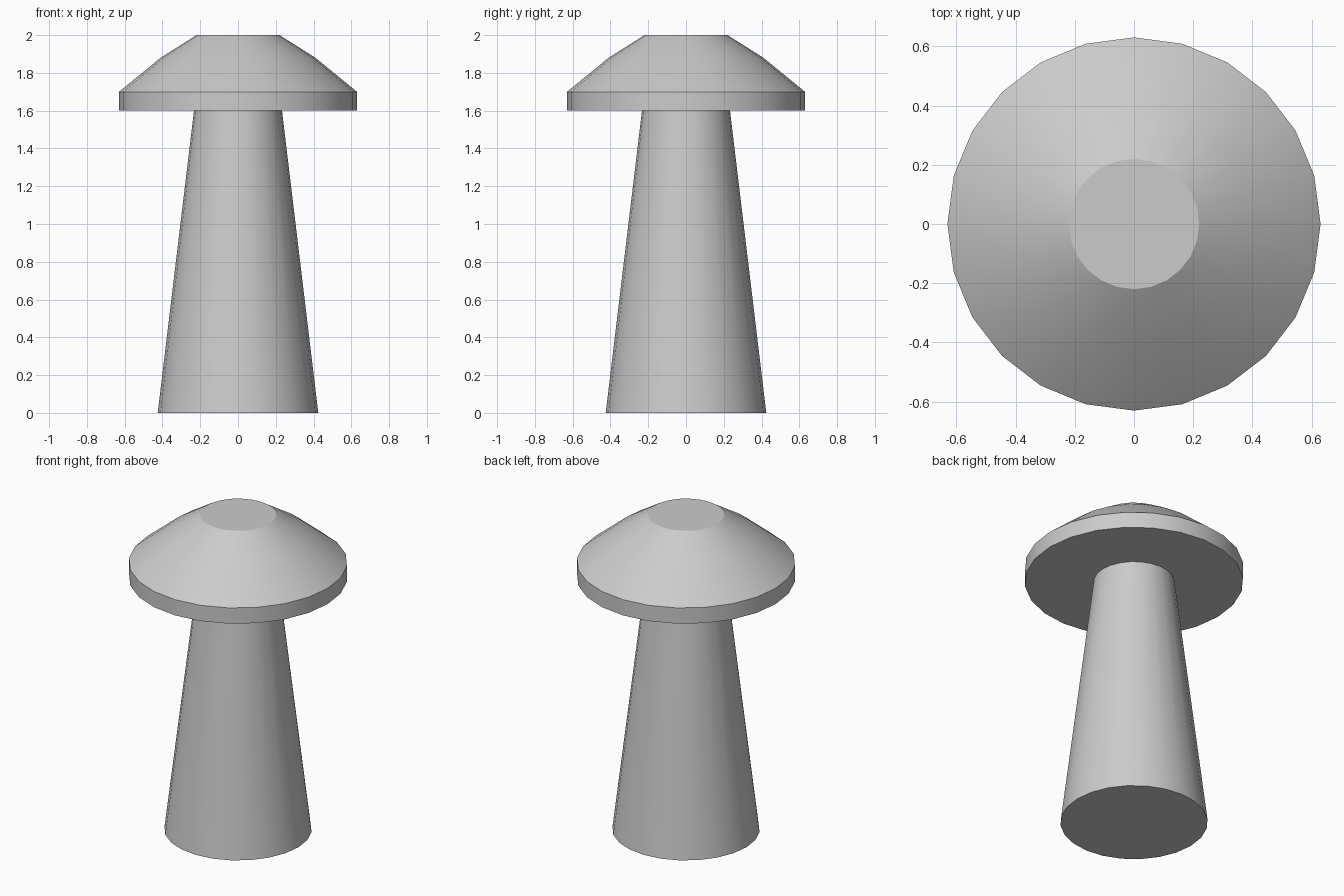
import bpy, bmesh, math

if "Cube" in bpy.data.objects:
    bpy.data.objects.remove(bpy.data.objects["Cube"])

SIDES = 24

def lathe(name, profile):
    """Closed solid of revolution from (radius, z) points, bottom to top."""
    bm = bmesh.new()
    rings = []
    for r, z in profile:
        rings.append([bm.verts.new((r * math.cos(2 * math.pi * i / SIDES),
                                    r * math.sin(2 * math.pi * i / SIDES), z))
                      for i in range(SIDES)])
    for a, b in zip(rings, rings[1:]):
        for i in range(SIDES):
            j = (i + 1) % SIDES
            bm.faces.new((a[i], a[j], b[j], b[i]))
    bm.faces.new(rings[0][::-1])
    bm.faces.new(rings[-1])
    bmesh.ops.recalc_face_normals(bm, faces=bm.faces[:])
    mesh = bpy.data.meshes.new(name)
    bm.to_mesh(mesh)
    bm.free()
    obj = bpy.data.objects.new(name, mesh)
    bpy.context.collection.objects.link(obj)
    bpy.ops.object.select_all(action='DESELECT')
    obj.select_set(True)
    bpy.context.view_layer.objects.active = obj
    bpy.ops.object.shade_smooth_by_angle(angle=math.radians(30))
    return obj

# Mushroom-shaped post: tapered stem, flat underside, rim and domed cap
lathe("mushroom_post", [(0.425, 0), (0.233, 1.6), (0.63, 1.6), (0.63, 1.7),
                        (0.41, 1.88), (0.22, 2.0)])
